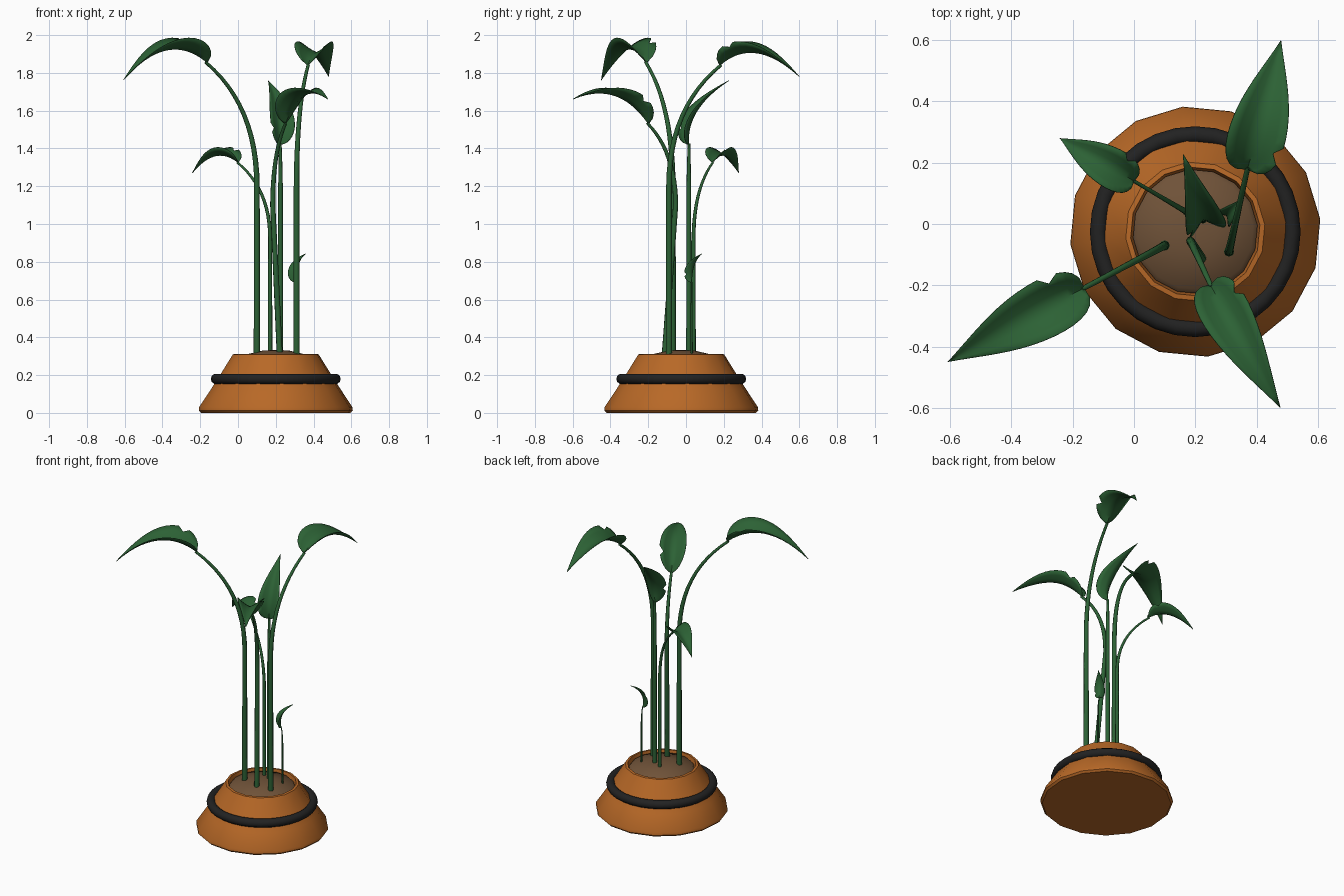
import bpy, bmesh, math
from mathutils import Vector

if "Cube" in bpy.data.objects:
    bpy.data.objects.remove(bpy.data.objects["Cube"])

CX, CY = 0.20, -0.025
Z = Vector((0, 0, 1))


def material(name, rgb):
    m = bpy.data.materials.new(name)
    m.diffuse_color = (*rgb, 1)
    m.use_nodes = True
    m.node_tree.nodes["Principled BSDF"].inputs["Base Color"].default_value = m.diffuse_color
    return m


CLAY = material("clay", (0.48, 0.14, 0.02))
BLACK = material("black_band", (0.016, 0.016, 0.016))
SOIL = material("soil", (0.16, 0.085, 0.04))
GREEN = material("leaf_green", (0.025, 0.12, 0.035))


def activate(ob):
    bpy.ops.object.select_all(action='DESELECT')
    ob.select_set(True)
    bpy.context.view_layer.objects.active = ob


def finish(ob, mat, angle=60):
    ob.data.materials.clear()
    ob.data.materials.append(mat)
    activate(ob)
    bpy.ops.object.shade_smooth_by_angle(angle=math.radians(angle))


def grid_object(name, rows, closed=False):
    # skin equal-length rows of points with quads
    n = len(rows[0])
    verts = [p for row in rows for p in row]
    faces = [(j*n + i, j*n + (i+1) % n, (j+1)*n + (i+1) % n, (j+1)*n + i)
             for j in range(len(rows) - 1) for i in range(n if closed else n - 1)]
    me = bpy.data.meshes.new(name)
    me.from_pydata(verts, [], faces)
    bm = bmesh.new()
    bm.from_mesh(me)
    bmesh.ops.remove_doubles(bm, verts=bm.verts, dist=1e-5)
    bmesh.ops.recalc_face_normals(bm, faces=bm.faces)
    bm.to_mesh(me)
    bm.free()
    ob = bpy.data.objects.new(name, me)
    bpy.context.collection.objects.link(ob)
    return ob


def lathe(name, profile, mat, n=16):
    angles = [math.tau * i / n + 0.1 for i in range(n)]
    rows = [[(CX + r * math.cos(a), CY + r * math.sin(a), z) for a in angles] for r, z in profile]
    finish(grid_object(name, rows, True), mat, 45)


def quad_bezier(a, b, c, t):
    return a * (1 - t)**2 + b * 2*t*(1 - t) + c * t*t


def stem(name, base, bend, top, radius):
    # straight from the soil to the bend, then arching to the leaf
    mid = bend + Z * 0.65 * (top.z - bend.z)
    pts = [base.lerp(bend, i / 4) for i in range(4)]
    pts += [quad_bezier(bend, mid, top, i / 12) for i in range(13)]
    cu = bpy.data.curves.new(name, 'CURVE')
    cu.dimensions = '3D'
    cu.bevel_depth = radius
    cu.bevel_resolution = 2
    cu.use_fill_caps = True
    sp = cu.splines.new('POLY')
    sp.points.add(len(pts) - 1)
    for i, p in enumerate(pts):
        sp.points[i].co = (*p, 1)
        sp.points[i].radius = 1 - 0.5 * i / (len(pts) - 1)
    ob = bpy.data.objects.new(name, cu)
    bpy.context.collection.objects.link(ob)
    activate(ob)
    bpy.ops.object.convert(target='MESH')
    finish(bpy.context.object, GREEN)


def leaf(name, start, mid, tip, half, tear):
    # channel-shaped blade: edges raised near the base, flattening to the tip
    ctrl = mid * 2 - (start + tip) / 2
    head = tip - start
    head.z = 0
    side = head.cross(Z).normalized()
    rows = []
    for j in range(17):
        t = 0.002 + 0.996 * (j / 16)**1.3
        c = quad_bezier(start, ctrl, tip, t)
        tangent = (ctrl - start).lerp(tip - ctrl, t).normalized()
        up = side.cross(tangent)
        width = half * math.sin(math.pi * t**0.576)
        row = []
        for i in range(-3, 4):
            u = i / 3
            # one small tear on the edge
            k = u * width * (0.72 if j == 5 and u == tear else 1)
            row.append(c + side * k + up * abs(k) * 0.85 * (1 - 0.65*t) * (0.6 + 0.4*abs(u)))
        rows.append(row)
    ob = grid_object(name, rows)
    mod = ob.modifiers.new("thickness", 'SOLIDIFY')
    mod.thickness = 0.003
    mod.offset = 0
    finish(ob, GREEN)


def plant(key, base, bend_z, start, mid, tip, half, radius, tear=1, lean=(0, 0)):
    foot = Vector((*base, 0.28))
    bend = Vector((base[0] + lean[0], base[1] + lean[1], bend_z))
    start, mid, tip = Vector(start), Vector(mid), Vector(tip)
    stem(key + "_stem", foot, bend, start + (mid - start) * 0.03, radius)
    leaf(key + "_leaf", start, mid, tip, half, tear)


# Pot, soil and band
lathe("pot", [(0, 0), (.398, 0), (.41, .012), (.408, .03), (.345, .125), (.30, .195),
              (.228, .31), (.212, .312), (.20, .25), (0, .25)], CLAY)
lathe("soil", [(.204, .285), (.19, .302), (.07, .33), (0, .334)], SOIL)
bpy.ops.mesh.primitive_torus_add(location=(CX, CY, 0.18), major_radius=.316, minor_radius=.028,
                                 major_segments=32, minor_segments=10)
bpy.context.object.name = "pot_band"
finish(bpy.context.object, BLACK)

# Plants: foot, bend height, leaf start, leaf middle, leaf tip, half width, stem radius
plant("left", (.10, -.07), 1.2, (-.165, -.21, 1.855), (-.38, -.325, 1.92), (-.608, -.45, 1.76), .094, .017)
plant("rear", (.31, -.09), 1.2, (.37, .18, 1.84), (.425, .375, 1.905), (.48, .60, 1.78), .094, .017)
plant("front", (.222, -.115), 1.1, (.25, -.2, 1.53), (.35, -.38, 1.68), (.478, -.60, 1.66), .082, .016,
      -1, (-.038, .06))
plant("side", (.17, .04), .92, (0, .14, 1.325), (-.12, .21, 1.36), (-.242, .28, 1.27), .066, .012)
plant("middle", (.225, .015), 1.2, (.224, .015, 1.42), (.215, .06, 1.6), (.16, .228, 1.76), .066, .014, -1)
plant("shoot", (.315, .03), .55, (.306, .03, .69), (.31, .037, .78), (.358, .085, .843), .032, .006)
